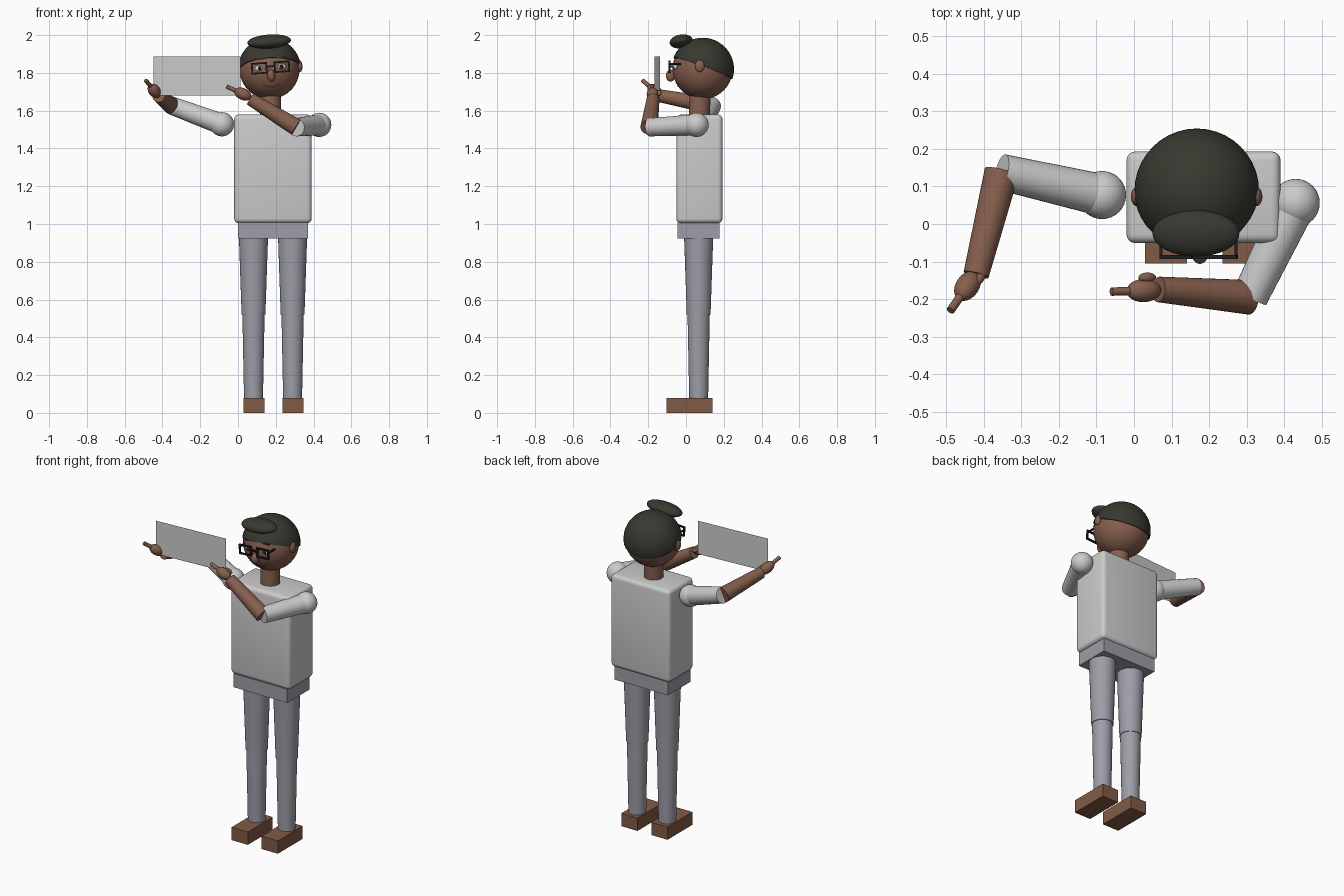
import bpy, bmesh, math
from mathutils import Vector, Matrix

if "Cube" in bpy.data.objects:
    bpy.data.objects.remove(bpy.data.objects["Cube"], do_unlink=True)


def material(name, r, g, b):
    m = bpy.data.materials.new(name)
    m.use_nodes = True
    m.diffuse_color = (r, g, b, 1)
    m.node_tree.nodes["Principled BSDF"].inputs["Base Color"].default_value = (r, g, b, 1)
    return m


SHIRT = material("shirt grey", .6, .6, .6)
PAPER = material("paper grey", .6, .6, .6)
TROUSER = material("trouser grey", .34, .34, .39)
SKIN = material("skin brown", .24, .115, .075)
SHOE = material("shoe brown", .22, .105, .06)
HAIR = material("hair dark", .04, .04, .03)
FRAME = material("frame black", .012, .012, .012)
WHITE = material("eye white", .75, .75, .75)
LIP = material("lip brown", .15, .045, .035)


def finish(name, bm, mat, smooth=True):
    mesh = bpy.data.meshes.new(name)
    bm.to_mesh(mesh)
    bm.free()
    mesh.materials.append(mat)
    ob = bpy.data.objects.new(name, mesh)
    bpy.context.collection.objects.link(ob)
    if smooth:
        bpy.ops.object.select_all(action='DESELECT')
        ob.select_set(True)
        bpy.context.view_layer.objects.active = ob
        bpy.ops.object.shade_smooth_by_angle(angle=math.radians(40))
    return ob


def ball(name, centre, radii, mat, rot=None, frame=None):
    bm = bmesh.new()
    m = Matrix.Translation(centre) @ (rot or Matrix()) @ Matrix.Diagonal((*radii, 1))
    bmesh.ops.create_uvsphere(bm, u_segments=32, v_segments=20, radius=1,
                              matrix=(frame or Matrix()) @ m)
    return finish(name, bm, mat)


def box(name, centre, size, mat, bevel=0, frame=None):
    bm = bmesh.new()
    m = Matrix.Translation(centre) @ Matrix.Diagonal((*size, 1))
    bmesh.ops.create_cube(bm, size=1, matrix=(frame or Matrix()) @ m)
    if bevel:
        bmesh.ops.bevel(bm, geom=bm.edges[:], offset=bevel, segments=4,
                        profile=.5, affect='EDGES')
    return finish(name, bm, mat, bevel > 0)


def limb(name, start, end, r1, r2, mat):
    a, b = Vector(start), Vector(end)
    d = b - a
    m = Matrix.Translation((a + b) / 2) @ d.to_track_quat('Z', 'Y').to_matrix().to_4x4()
    bm = bmesh.new()
    bmesh.ops.create_cone(bm, cap_ends=True, segments=32, radius1=r1, radius2=r2,
                          depth=d.length, matrix=m)
    return finish(name, bm, mat)


# Body
box("torso", (.185, .071, 1.292), (.41, .244, .575), SHIRT, .024)
box("waist", (.185, .067, .965), (.37, .222, .085), TROUSER)
limb("neck", (.173, .07, 1.56), (.17, .075, 1.7), .056, .056, SKIN)

# Legs and shoes
for side, x in (("right", .082), ("left", .289)):
    limb(side + "_thigh", (x, .067, .93), (x, .067, .52), .077, .063, TROUSER)
    limb(side + "_shin", (x, .067, .53), (x, .067, .07), .059, .05, TROUSER)
    box(side + "_shoe", (x + .003, .018, .04), (.112, .245, .08), SHOE)

# Arms: shoulder, elbow, wrist, hand, fingertip, thumb
arms = {
    "left": ((.43, .056, 1.525), (.308, -.195, 1.512), (.065, -.174, 1.662),
             (.026, -.177, 1.688), (-.06, -.18, 1.728), (.035, -.142, 1.695)),
    "right": ((-.085, .077, 1.528), (-.352, .138, 1.627), (-.42, -.135, 1.678),
              (-.443, -.165, 1.705), (-.488, -.23, 1.76), (-.412, -.145, 1.7)),
}
for side, (shoulder, elbow, wrist, hand, tip, thumb) in arms.items():
    ball(side + "_shoulder", shoulder, (.064,) * 3, SHIRT)
    limb(side + "_sleeve", shoulder, elbow, .056, .048, SHIRT)
    limb(side + "_forearm", elbow, wrist, .046, .034, SKIN)
    turn = (Vector(tip) - Vector(hand)).to_track_quat('Z', 'Y').to_matrix().to_4x4()
    ball(side + "_hand", hand, (.031, .031, .048), SKIN, turn)
    limb(side + "_finger", hand, tip, .012, .011, SKIN)
    ball(side + "_thumb", thumb, (.013, .013, .025), SKIN, turn)

# Sheet held between the hands
bm = bmesh.new()
corners = [(-.447, -.167, 1.68), (.012, -.137, 1.68), (.012, -.137, 1.887), (-.447, -.167, 1.887)]
bm.faces.new([bm.verts.new(c) for c in corners])
finish("sheet", bm, PAPER, False)

# Head, tilted a little to one side
HEAD = Matrix.Translation((.167, .088, 1.82)) @ Matrix.Rotation(math.radians(-4), 4, 'Y')
ball("head", (0, 0, 0), (.159,) * 3, SKIN, frame=HEAD)

# Hair cap: sphere cut by a plane sloping down to the back
bm = bmesh.new()
bmesh.ops.create_uvsphere(bm, u_segments=40, v_segments=28, radius=.166)
cut = bmesh.ops.bisect_plane(bm, geom=bm.verts[:] + bm.edges[:] + bm.faces[:],
                             plane_co=(0, 0, .005), plane_no=(0, .34, .94), clear_inner=True)
bmesh.ops.holes_fill(bm, edges=[e for e in cut["geom_cut"] if isinstance(e, bmesh.types.BMEdge)])
bm.transform(HEAD)
finish("hair", bm, HAIR)
ball("hair_tuft", (.008, -.113, .146), (.116, .062, .036), HAIR, frame=HEAD,
     rot=Matrix.Rotation(math.radians(8), 4, 'X'))

# Face, mirrored about its centre line
FACE = HEAD @ Matrix.Translation((.006, 0, 0))
ball("nose", (0, -.17, -.035), (.021, .024, .032), SKIN, frame=FACE)
for side, s in (("right", -1), ("left", 1)):
    ball(side + "_ear", (s * .161 - .006, -.015, .005), (.014, .025, .031), SKIN, frame=FACE)
    ball(side + "_eye", (s * .058, -.143, .008), (.023, .012, .016), WHITE, frame=FACE)
    ball(side + "_pupil", (s * .058, -.153, .008), (.01, .006, .011), FRAME, frame=FACE)
    box(side + "_brow", (s * .058, -.141, .056), (.05, .012, .008), HAIR, frame=FACE)
    # Spectacle rim and arm
    for e in (-1, 1):
        box(side + "_rim_bar", (s * .06, -.176, .008 + e * .026), (.084, .01, .009), FRAME, frame=FACE)
        box(side + "_rim_post", (s * .06 + e * .038, -.176, .008), (.009, .01, .06), FRAME, frame=FACE)
    box(side + "_spectacle_arm", (s * .1, -.146, .02), (.008, .065, .009), FRAME, frame=FACE)
box("spectacle_bridge", (0, -.176, .014), (.04, .01, .009), FRAME, frame=FACE)

# Smile: thin bent strip on the face
bm = bmesh.new()
rows = []
for i in range(13):
    t = i / 6 - 1
    x, z = t * .046, -.095 + .016 * t * t
    rows.append([])
    for h in (-.004, .004):
        y = -math.sqrt(.161 ** 2 - x * x - (z + h) ** 2)
        rows[-1].append(bm.verts.new((x, y, z + h)))
for p, q in zip(rows, rows[1:]):
    bm.faces.new((p[0], q[0], q[1], p[1]))
bmesh.ops.solidify(bm, geom=bm.faces[:], thickness=.004)
bm.transform(FACE)
finish("mouth", bm, LIP)
